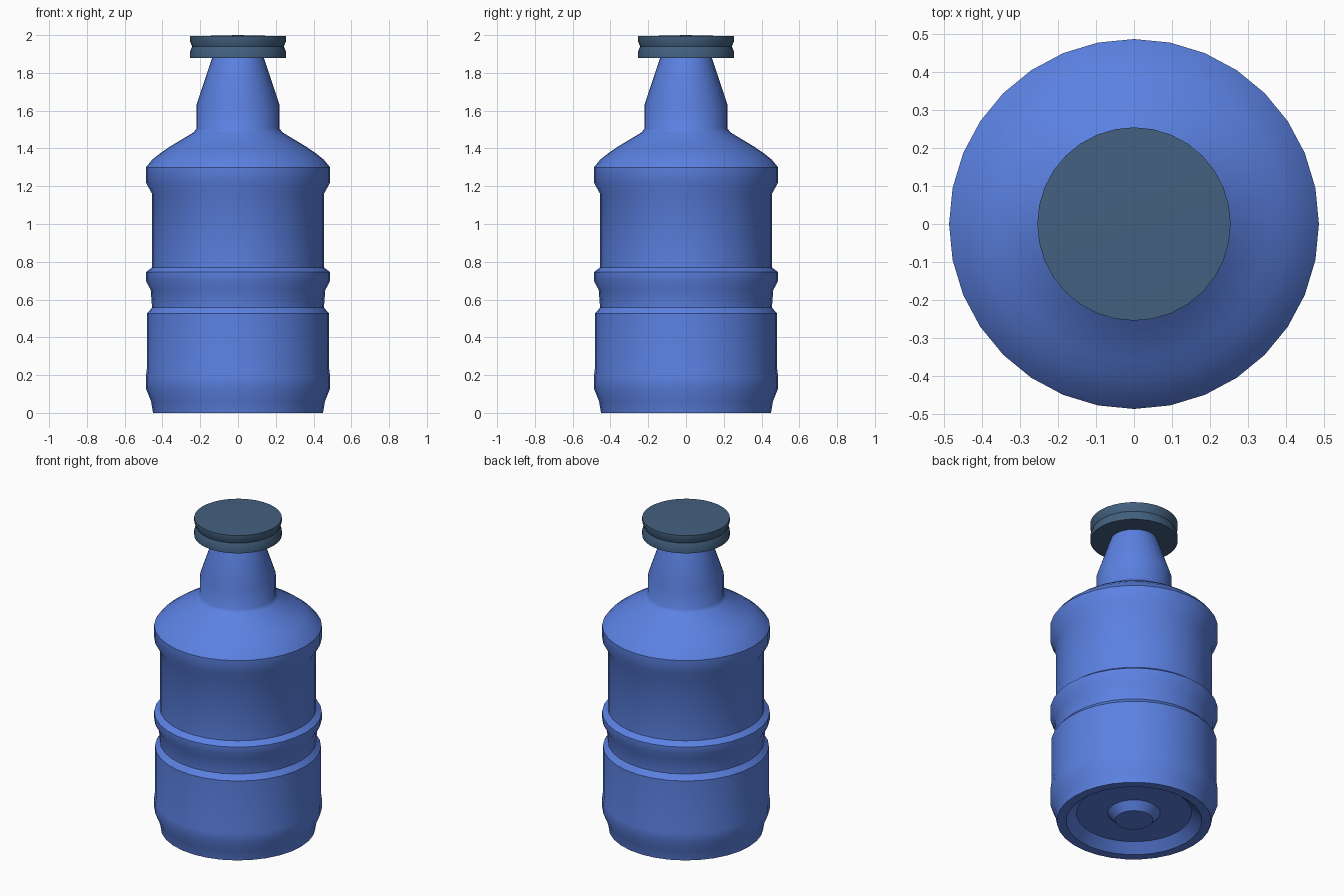
import bpy, bmesh, math

SIDES = 32

cube = bpy.data.objects.get("Cube")
if cube:
    bpy.data.objects.remove(cube, do_unlink=True)


def material(name, color):
    mat = bpy.data.materials.new(name)
    mat.use_nodes = True
    mat.diffuse_color = color
    mat.node_tree.nodes["Principled BSDF"].inputs["Base Color"].default_value = color
    return mat


def lathe(name, profile, mat, sharp_angle):
    """Spin a (radius, height) profile about z; radius 0 closes the ends."""
    bm = bmesh.new()
    verts = [bm.verts.new((r, 0, z)) for r, z in profile]
    edges = [bm.edges.new(pair) for pair in zip(verts, verts[1:])]
    bmesh.ops.spin(bm, geom=verts + edges, cent=(0, 0, 0), axis=(0, 0, 1),
                   angle=math.tau, steps=SIDES)
    bmesh.ops.remove_doubles(bm, verts=bm.verts, dist=0.0001)
    bmesh.ops.recalc_face_normals(bm, faces=bm.faces)
    mesh = bpy.data.meshes.new(name)
    bm.to_mesh(mesh)
    bm.free()
    mesh.materials.append(mat)
    obj = bpy.data.objects.new(name, mesh)
    bpy.context.collection.objects.link(obj)
    bpy.ops.object.select_all(action="DESELECT")
    obj.select_set(True)
    bpy.context.view_layer.objects.active = obj
    bpy.ops.object.shade_smooth_by_angle(angle=math.radians(sharp_angle))
    return obj


blue = material("bottle blue", (0.105, 0.220, 0.760, 1))
slate = material("cap slate blue", (0.056, 0.118, 0.212, 1))

# Bottle sections, from the underside up to the neck
underside = [(0, 0.005), (0.11, 0.005), (0.153, 0.053), (0.335, 0.053), (0.395, 0)]
lower_body = [(0.45, 0), (0.46, 0.06), (0.488, 0.13), (0.488, 0.19), (0.483, 0.23),
              (0.483, 0.525)]
waist = [(0.455, 0.557), (0.462, 0.65), (0.488, 0.70), (0.488, 0.745)]
upper_body = [(0.455, 0.77), (0.455, 1.16), (0.488, 1.22), (0.488, 1.30)]
shoulder = [(0.455, 1.34), (0.41, 1.376), (0.36, 1.41), (0.235, 1.485)]
neck = [(0.22, 1.505), (0.22, 1.63), (0.135, 1.885), (0, 1.885)]
lathe("bottle", underside + lower_body + waist + upper_body + shoulder + neck, blue, 38)

# Grooved cap with a barely raised centre
lathe("cap", [(0, 1.88), (0.255, 1.88), (0.255, 1.91), (0.243, 1.94),
              (0.255, 1.97), (0.255, 1.994), (0, 2.0)], slate, 30)
